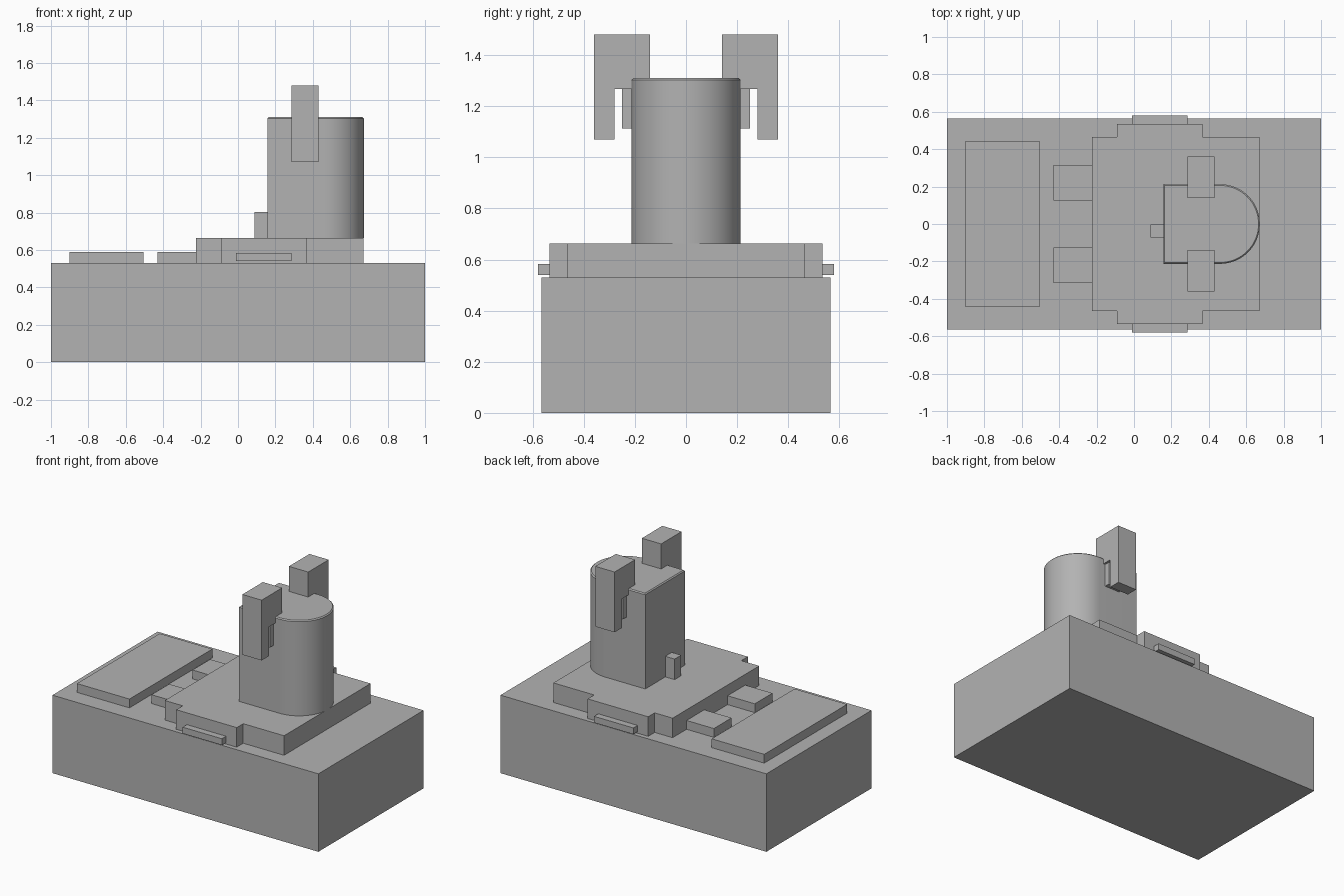
import bpy, bmesh, math

cube = bpy.data.objects.get("Cube")
if cube:
    bpy.data.objects.remove(cube, do_unlink=True)

grey = bpy.data.materials.new("plain_grey")
grey.use_nodes = True
tone = (0.45, 0.45, 0.45, 1)
grey.diffuse_color = tone
grey.node_tree.nodes["Principled BSDF"].inputs["Base Color"].default_value = tone


def prism(name, outline, z0, z1):
    """Extrude a closed counter-clockwise plan outline from z0 to z1."""
    bm = bmesh.new()
    face = bm.faces.new([bm.verts.new((x, y, z0)) for x, y in outline])
    top = bmesh.ops.extrude_face_region(bm, geom=[face])["geom"]
    bmesh.ops.translate(bm, vec=(0, 0, z1 - z0),
                        verts=[v for v in top if isinstance(v, bmesh.types.BMVert)])
    bmesh.ops.recalc_face_normals(bm, faces=bm.faces)
    mesh = bpy.data.meshes.new(name)
    bm.to_mesh(mesh)
    bm.free()
    obj = bpy.data.objects.new(name, mesh)
    bpy.context.collection.objects.link(obj)
    mesh.materials.append(grey)
    return obj


def box(name, x0, x1, y0, y1, z0, z1):
    return prism(name, [(x0, y0), (x1, y0), (x1, y1), (x0, y1)], z0, z1)


def pair(name, x0, x1, y0, y1, z0, z1):
    """The same box on the left and right of the centre plane."""
    box(name + "_back", x0, x1, y0, y1, z0, z1)
    box(name + "_front", x0, x1, -y1, -y0, z0, z1)


# Base block and raised plates
BASE, DECK, TOP = 0.53, 0.663, 1.31
box("base", -1, 1, -0.565, 0.565, 0, BASE)
box("end_plate", -0.9, -0.505, -0.445, 0.445, BASE, 0.59)
pair("step_pad", -0.43, -0.225, 0.125, 0.315, BASE, 0.59)

# Deck with a wider middle section
half = [(-0.225, -0.465), (-0.09, -0.465), (-0.09, -0.535),
        (0.365, -0.535), (0.365, -0.465), (0.672, -0.465)]
prism("deck", half + [(x, -y) for x, y in reversed(half)], BASE, DECK)
pair("side_rail", -0.01, 0.285, 0.535, 0.58, 0.54, 0.583)

# Tower, flat at one end and round at the other
R, CX = 0.213, 0.46
arc = [(CX + R * math.cos(a), R * math.sin(a))
       for a in (math.pi * (i / 32 - 0.5) for i in range(33))]
tower = prism("tower", [(0.157, -R)] + arc + [(0.157, R)], DECK, TOP)
bm = bmesh.new()
bm.from_mesh(tower.data)
rim = [e for e in bm.edges if all(v.co.z > TOP - 0.001 for v in e.verts)]
bmesh.ops.bevel(bm, geom=rim, offset=0.007, segments=1, affect='EDGES')
bm.to_mesh(tower.data)
bm.free()
bpy.ops.object.select_all(action='DESELECT')
tower.select_set(True)
bpy.context.view_layer.objects.active = tower
bpy.ops.object.shade_smooth_by_angle(angle=math.radians(25))
box("post", 0.087, 0.157, -0.072, -0.002, DECK, 0.803)

# Overhanging heads, their hanging legs and the tower brackets
X0, X1 = 0.285, 0.43
pair("arm_head", X0, X1, 0.14, 0.36, TOP, 1.48)
pair("arm_bridge", X0, X1, 0.205, 0.36, 1.268, TOP)
pair("arm_leg", X0, X1, 0.28, 0.36, 1.07, 1.268)
pair("arm_bracket", X0 + 0.015, X1 - 0.015, 0.205, 0.25, 1.112, 1.268)
